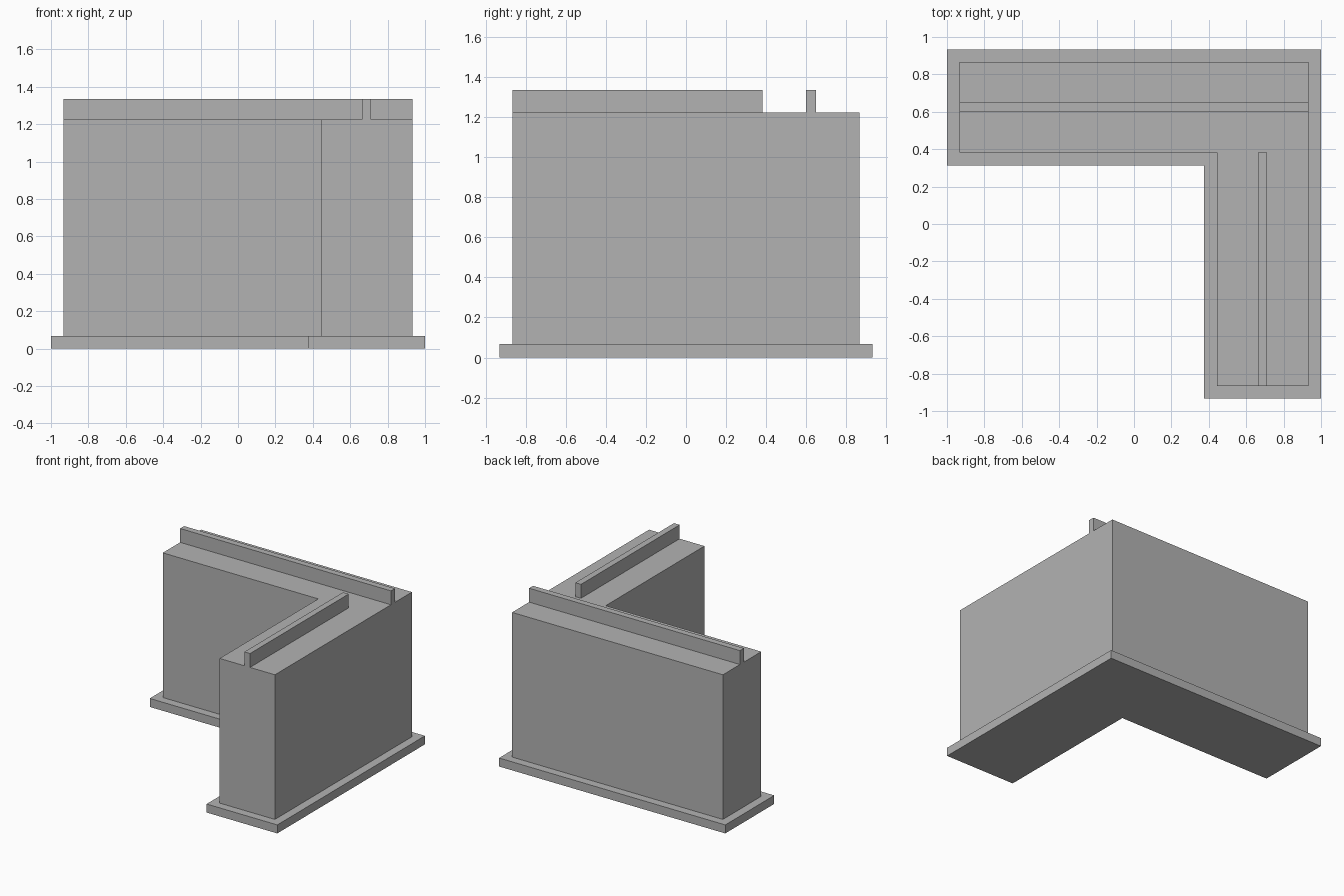
import bpy, bmesh

if "Cube" in bpy.data.objects:
    bpy.data.objects.remove(bpy.data.objects["Cube"])

grey = bpy.data.materials.new("plain_grey")
grey.diffuse_color = (0.45, 0.45, 0.45, 1)
grey.use_nodes = True
grey.node_tree.nodes["Principled BSDF"].inputs["Base Color"].default_value = grey.diffuse_color


def prism(name, outline, z0, z1):
    """Extrude a counter-clockwise plan outline from z0 up to z1."""
    bm = bmesh.new()
    face = bm.faces.new([bm.verts.new((x, y, z0)) for x, y in outline])
    top = bmesh.ops.extrude_face_region(bm, geom=[face], use_keep_orig=True)["geom"]
    bmesh.ops.translate(bm, vec=(0, 0, z1 - z0),
                        verts=[v for v in top if isinstance(v, bmesh.types.BMVert)])
    bmesh.ops.recalc_face_normals(bm, faces=bm.faces)
    mesh = bpy.data.meshes.new(name)
    bm.to_mesh(mesh)
    bm.free()
    mesh.materials.append(grey)
    obj = bpy.data.objects.new(name, mesh)
    bpy.context.collection.objects.link(obj)
    return obj


def corner_plan(x, y, inner_x, inner_y):
    """L-shaped plan: one arm along the back, one along the right."""
    return [(-x, inner_y), (inner_x, inner_y), (inner_x, -y), (x, -y), (x, y), (-x, y)]


def rect_plan(x0, x1, y0, y1):
    return [(x0, y0), (x1, y0), (x1, y1), (x0, y1)]


BASE, WALL, TOP = 0.068, 1.224, 1.335

# Wide footing and the thick corner wall standing on it
prism("footing", corner_plan(1.0, 0.932, 0.375, 0.314), 0, BASE)
prism("corner_wall", corner_plan(0.932, 0.865, 0.443, 0.381), BASE, WALL)

# Thin ridges along the middle of each arm
prism("back_ridge", rect_plan(-0.932, 0.932, 0.6, 0.65), WALL, TOP)
prism("side_ridge", rect_plan(0.662, 0.712, -0.865, 0.381), WALL, TOP)
